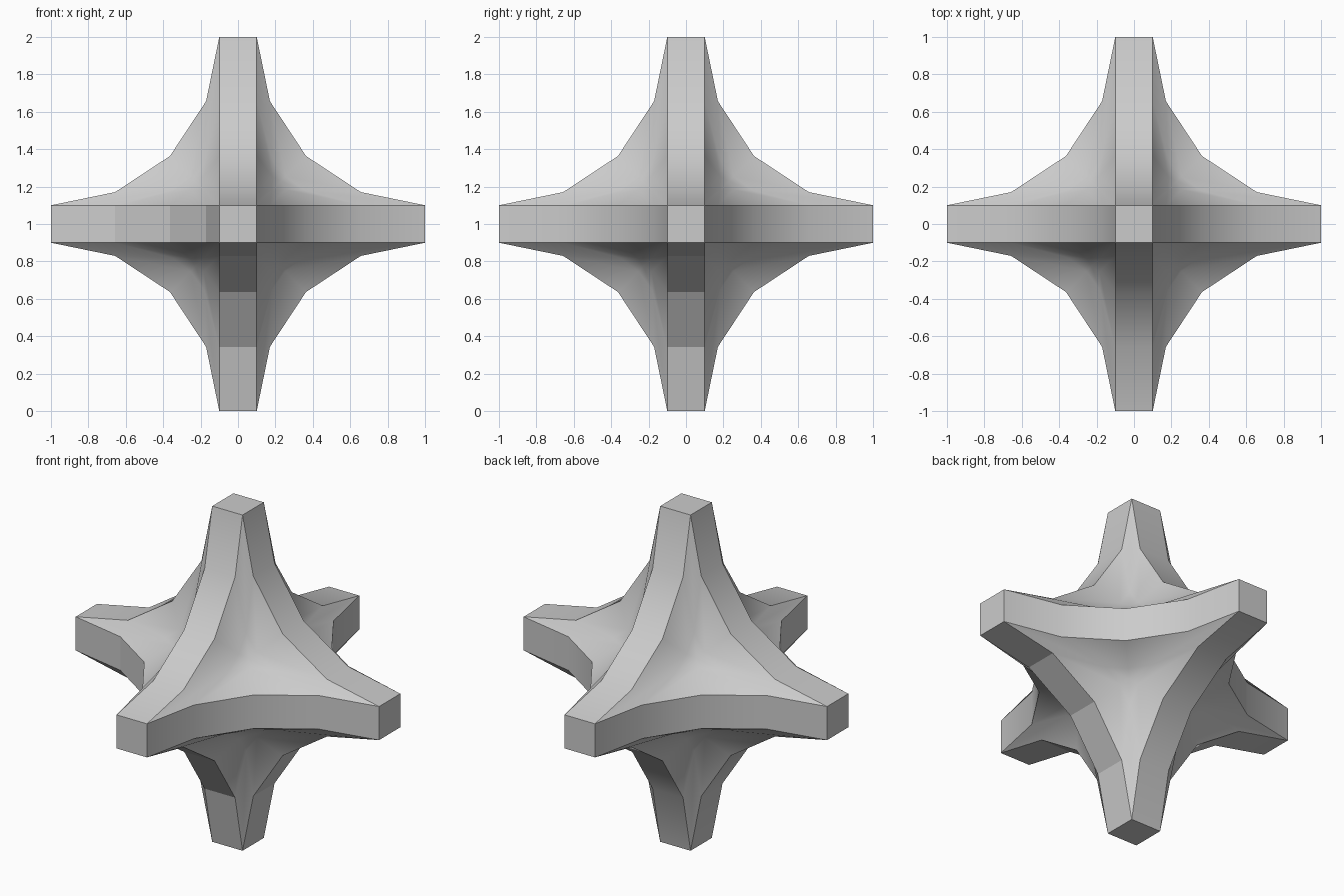
import bpy, bmesh
from mathutils import Vector

if "Cube" in bpy.data.objects:
    bpy.data.objects.remove(bpy.data.objects["Cube"])

# Six-armed star: a cube whose edges are all cut back by a concave bevel
bm = bmesh.new()
bmesh.ops.create_cube(bm, size=2)
bmesh.ops.bevel(bm, geom=bm.edges[:], offset=0.9, offset_type='OFFSET',
                segments=4, profile=0.0858, affect='EDGES', clamp_overlap=True)
bmesh.ops.translate(bm, verts=bm.verts, vec=(0, 0, 1))
bmesh.ops.recalc_face_normals(bm, faces=bm.faces)
mesh = bpy.data.meshes.new("six_armed_star")
bm.to_mesh(mesh)
bm.free()
star = bpy.data.objects.new("six_armed_star", mesh)
bpy.context.collection.objects.link(star)

# Smooth curved webs, crisp arm edges
bpy.context.view_layer.objects.active = star
star.select_set(True)
bpy.ops.object.shade_smooth_by_angle(angle=0.5236)

# Three of the bands between arms are faceted
def faceted(c):
    x, y, z = c.x, c.y, c.z - 1
    return ((abs(z) < .01 and x < -.05 and y < -.05) or
            (abs(x) < .01 and y < -.05 and z < -.05) or
            (abs(y) < .01 and x > .05 and z < -.05))

for p in mesh.polygons:
    if faceted(p.center):
        p.use_smooth = False
